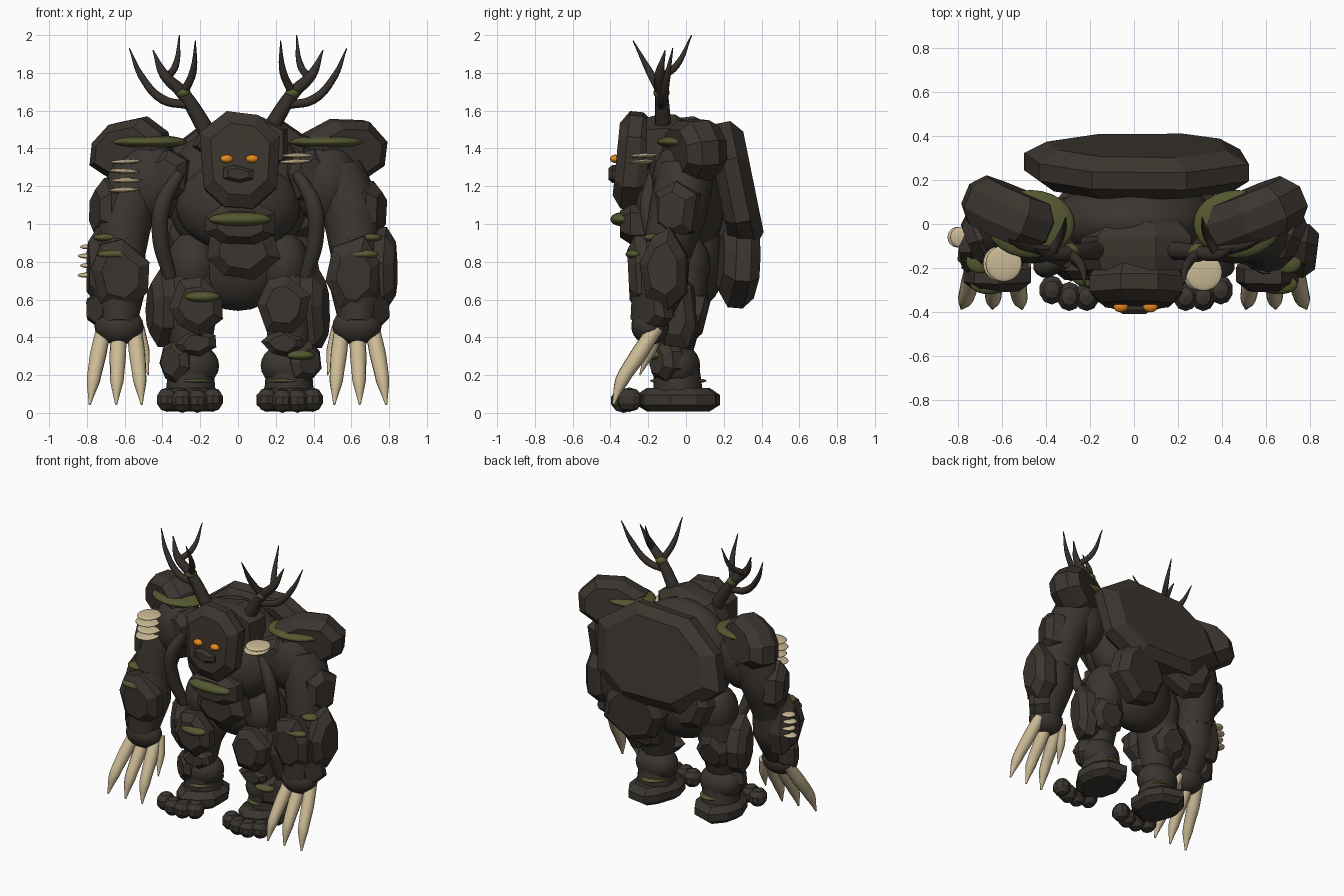
import bpy
import bmesh
import math
import random
from mathutils import Vector, Matrix, Euler

random.seed(4)

default_cube = bpy.data.objects.get("Cube")
if default_cube:
    bpy.data.objects.remove(default_cube, do_unlink=True)


def material(name, red, green, blue):
    mat = bpy.data.materials.new(name)
    mat.use_nodes = True
    colour = (red, green, blue, 1)
    mat.diffuse_color = colour
    shader = mat.node_tree.nodes["Principled BSDF"]
    shader.inputs["Base Color"].default_value = colour
    shader.inputs["Roughness"].default_value = 0.9
    return mat


BARK = material("dark bark", 0.043, 0.036, 0.029)
STONE = material("brown stone", 0.045, 0.036, 0.029)
HORN = material("antler brown", 0.036, 0.029, 0.024)
MOSS = material("moss green", 0.09, 0.097, 0.03)
CREAM = material("bone cream", 0.6, 0.49, 0.3)
GLOW = material("eye orange", 0.78, 0.25, 0.01)


def finish(name, mesh, mat, smooth):
    mesh.materials.clear()
    mesh.materials.append(mat)
    mesh.polygons.foreach_set("use_smooth", [smooth] * len(mesh.polygons))
    obj = bpy.data.objects.new(name, mesh)
    bpy.context.collection.objects.link(obj)
    return obj


def rock(name, centre, size, turn=(0, 0, 0), sides=8, mat=STONE, front=0.65, back=0.75):
    """Chamfered irregular slab; its thin direction is local y, front at -y."""
    bm = bmesh.new()
    width, depth, height = size
    wobble = [random.uniform(0.94, 1.1) for _ in range(sides)]
    skew = [random.uniform(-0.2, 0.2) for _ in range(sides)]
    rings = []
    for level, scale in ((-0.5, front), (-0.22, 1), (0.2, 1), (0.5, back)):
        ring = []
        for i in range(sides):
            angle = (i + 0.5 + skew[i]) * math.tau / sides
            reach = wobble[i] * scale / 2
            ring.append(bm.verts.new((math.cos(angle) * reach * width,
                                      level * depth,
                                      math.sin(angle) * reach * height)))
        rings.append(ring)
    for lower, upper in zip(rings, rings[1:]):
        for i in range(sides):
            j = (i + 1) % sides
            bm.faces.new((lower[i], lower[j], upper[j], upper[i]))
    bm.faces.new(rings[0])
    bm.faces.new(rings[-1])
    bmesh.ops.recalc_face_normals(bm, faces=bm.faces)
    bm.transform(Matrix.Translation(centre) @ Euler(turn).to_matrix().to_4x4())
    mesh = bpy.data.meshes.new(name)
    bm.to_mesh(mesh)
    bm.free()
    return finish(name, mesh, mat, False)


def ball(name, centre, radii, mat=BARK, turn=(0, 0, 0), segments=24, smooth=True):
    bm = bmesh.new()
    bmesh.ops.create_uvsphere(bm, u_segments=segments, v_segments=segments // 2, radius=1)
    bm.transform(Matrix.LocRotScale(Vector(centre), Euler(turn), Vector(radii)))
    mesh = bpy.data.meshes.new(name)
    bm.to_mesh(mesh)
    bm.free()
    return finish(name, mesh, mat, smooth)


def tube(name, points, radii, mat=BARK):
    """Tapered round tube along a smooth path."""
    curve = bpy.data.curves.new(name, "CURVE")
    curve.dimensions = "3D"
    curve.bevel_depth = 1
    curve.bevel_resolution = 4
    curve.resolution_u = 6
    curve.use_fill_caps = True
    spline = curve.splines.new("BEZIER")
    spline.bezier_points.add(len(points) - 1)
    for knot, place, radius in zip(spline.bezier_points, points, radii):
        knot.co = place
        knot.radius = radius
        knot.handle_left_type = knot.handle_right_type = "AUTO"
    helper = bpy.data.objects.new(name + " path", curve)
    bpy.context.collection.objects.link(helper)
    graph = bpy.context.evaluated_depsgraph_get()
    mesh = bpy.data.meshes.new_from_object(helper.evaluated_get(graph))
    bpy.data.objects.remove(helper, do_unlink=True)
    return finish(name, mesh, mat, True)


# Torso and chest
ball("torso", (0, 0.01, 1.16), (0.38, 0.2, 0.38))
ball("chest", (0, -0.08, 1.1), (0.33, 0.2, 0.25))
ball("belly", (0, 0.02, 0.8), (0.27, 0.19, 0.26))
rock("belly_plate", (0.02, -0.2, 0.86), (0.4, 0.18, 0.3))
rock("chest_plate", (0.01, -0.25, 1.0), (0.4, 0.2, 0.22))
ball("chest_moss", (0.01, -0.34, 1.025), (0.165, 0.06, 0.037), MOSS)

# Back slabs
rock("upper_back_slab", (0.02, 0.265, 1.2), (1.0, 0.19, 0.7), (0.2, 0, 0), 8, front=0.85, back=0.8)
rock("lower_back_slab", (0.21, 0.275, 0.79), (0.44, 0.19, 0.48), (-0.08, 0, 0.15), 7)
rock("side_back_slab", (-0.23, 0.27, 0.95), (0.4, 0.17, 0.38), (0.1, 0, -0.15), 7)

# Head and face
rock("skull", (0.03, -0.1, 1.42), (0.5, 0.22, 0.3), sides=7, front=0.9, back=0.75)
rock("face_mask", (0.015, -0.285, 1.33), (0.46, 0.17, 0.56), (-0.1, 0, 0), 8,
     front=0.74, back=0.85)
rock("nose", (0, -0.375, 1.265), (0.19, 0.07, 0.1), sides=6)
for side, x in (("right", -0.06), ("left", 0.075)):
    ball(side + "_eye", (x, -0.375, 1.345), (0.034, 0.027, 0.022), GLOW)

for s, side in ((-1, "right"), (1, "left")):

    def at(x, y, z):
        return (s * x, y, z)

    # Shoulder
    ball(side + "_shoulder", at(0.46, -0.02, 1.22), (0.18, 0.16, 0.22))
    rock(side + "_collar_plate", at(0.37, -0.08, 1.25), (0.25, 0.19, 0.28), (0, 0, s * 0.3), 7)
    rock(side + "_shoulder_plate", at(0.56, 0.045, 1.395), (0.46, 0.23, 0.33),
         (0.1, s * 0.05, s * 0.4), 8, front=0.75)
    ball(side + "_shoulder_moss", at(0.47, 0, 1.435), (0.2, 0.155, 0.037), MOSS)

    # Arm
    tube(side + "_upper_arm", [at(0.52, 0, 1.28), at(0.59, -0.04, 1.08), at(0.62, -0.1, 0.85)],
         (0.15, 0.155, 0.13))
    rock(side + "_upper_arm_plate", at(0.68, -0.05, 1.07), (0.27, 0.17, 0.32),
         (0, 0.1, s * 1.2), 6)
    tube(side + "_forearm", [at(0.62, -0.1, 0.9), at(0.63, -0.14, 0.7), at(0.63, -0.2, 0.47)],
         (0.13, 0.155, 0.1))
    rock(side + "_forearm_plate", at(0.62, -0.23, 0.73), (0.29, 0.15, 0.4), (0.05, 0, 0), 7)
    rock(side + "_elbow_plate", at(0.745 if s > 0 else 0.705, -0.11, 0.76), (0.25, 0.18, 0.42),
         (0, 0, s * 1.45), 7)
    rock(side + "_wrist_plate", at(0.71, -0.16, 0.55), (0.2, 0.14, 0.22), (0, 0, s * 0.8), 6)
    ball(side + "_hand", at(0.63, -0.19, 0.46), (0.13, 0.1, 0.1))
    ball(side + "_elbow_moss", at(0.7, -0.17, 0.928), (0.065, 0.055, 0.022), MOSS)
    ball(side + "_forearm_moss", at(0.66, -0.275, 0.84), (0.085, 0.045, 0.025), MOSS)

    # Claws, spreading evenly from knuckle to tip
    for number, (base, tip) in enumerate(((0.55, 0.51), (0.63, 0.645), (0.71, 0.785))):
        spread = tip - base
        tube(f"{side}_claw_{number}",
             [at(base, -0.16, 0.45), at(base + spread * 0.4, -0.25, 0.31),
              at(base + spread * 0.75, -0.34, 0.17), at(tip, -0.385, 0.045)],
             (0.04, 0.044, 0.036, 0.006), CREAM)
    tube(side + "_thumb_claw",
         [at(0.53, -0.15, 0.45), at(0.5, -0.19, 0.33), at(0.475, -0.245, 0.2)],
         (0.035, 0.032, 0.003), CREAM)

    # Vine between shoulder and hip
    tube(side + "_vine", [at(0.31, -0.17, 1.27), at(0.4, -0.2, 1.1),
                          at(0.41, -0.17, 0.92), at(0.36, -0.11, 0.72)],
         (0.03, 0.045, 0.045, 0.035))

    # Leg
    leg = 0.27 if s > 0 else 0.25
    ball(side + "_hip", at(0.24, -0.02, 0.78), (0.14, 0.15, 0.18))
    tube(side + "_thigh", [at(0.23, 0, 0.8), at(leg, -0.04, 0.58), at(leg, -0.07, 0.34)],
         (0.13, 0.15, 0.11))
    ball(side + "_calf", at(leg, -0.05, 0.25), (0.15, 0.125, 0.12))
    tube(side + "_ankle", [at(leg, -0.05, 0.25), at(leg, -0.04, 0.06)], (0.12, 0.135))
    rock(side + "_knee_plate", at(leg - 0.03, -0.18, 0.57), (0.29, 0.15, 0.31), sides=7)
    rock(side + "_lower_knee_plate", at(leg - 0.03, -0.14, 0.37), (0.22, 0.12, 0.14), sides=7)
    rock(side + "_thigh_plate", at(0.39, -0.05, 0.55), (0.24, 0.16, 0.42),
         (0, s * -0.1, s * 1.3), 7)
    rock(side + "_shin_plate", at(leg + 0.07, -0.1, 0.27), (0.2, 0.14, 0.22),
         (0, 0, s * 0.6), 7)
    rock(side + "_calf_plate", at(leg + 0.02, 0.05, 0.52), (0.25, 0.12, 0.26),
         (0.25, 0, math.pi), 7)
    ball(side + "_ankle_moss", at(leg - 0.02, -0.04, 0.17), (0.1, 0.15, 0.018), MOSS)

    # Foot with four toes
    rock(side + "_foot", at(leg, -0.04, 0.07), (0.33, 0.125, 0.42), (math.pi / 2, 0, 0), 9,
         BARK, front=0.75, back=0.75)
    for toe in range(4):
        middle = toe in (1, 2)
        ball(f"{side}_toe_{toe}",
             at(leg - 0.115 + toe * 0.08, -0.3 - 0.03 * middle, 0.07 - 0.005 * middle),
             (0.06, 0.07, 0.065), BARK, segments=10, smooth=False)

    # Antler: main beam and three tines
    tube(side + "_antler_beam",
         [at(0.17, -0.12, 1.5), at(0.29, -0.13, 1.69), at(0.39, -0.14, 1.79), at(0.45, -0.11, 1.92)],
         (0.045, 0.035, 0.027, 0.003), HORN)
    tube(side + "_antler_outer_tine",
         [at(0.27, -0.13, 1.63), at(0.4, -0.12, 1.66), at(0.51, -0.1, 1.78), at(0.575, -0.07, 1.93)],
         (0.022, 0.024, 0.018, 0.003), HORN)
    tube(side + "_antler_rear_tine",
         [at(0.38, -0.14, 1.77), at(0.33, -0.05, 1.84), at(0.31, 0.03, 2.0)],
         (0.022, 0.018, 0.003), HORN)
    tube(side + "_antler_inner_tine",
         [at(0.29, -0.13, 1.69), at(0.24, -0.19, 1.8), at(0.225, -0.28, 1.97)],
         (0.024, 0.02, 0.003), HORN)
    ball(side + "_antler_moss", at(0.29, -0.13, 1.695), (0.04, 0.043, 0.03), MOSS)

# Moss found on one leg only
ball("right_knee_moss", (-0.19, -0.24, 0.615), (0.095, 0.05, 0.03), MOSS)
ball("left_shin_moss", (0.33, -0.16, 0.305), (0.075, 0.05, 0.027), MOSS)


# Shelf mushrooms
def mushrooms(name, x, y, low, gap, count, radius):
    for i in range(count):
        ball(f"{name}_{i}", (x + 0.012 * (i % 2), y, low + gap * i),
             (radius, radius, 0.013), CREAM, (0.05, 0.04 * (i % 3 - 1), 0))


mushrooms("right_shoulder_mushroom", -0.605, -0.18, 1.18, 0.05, 4, 0.083)
mushrooms("left_shoulder_mushroom", 0.305, -0.22, 1.33, 0.032, 2, 0.085)
mushrooms("right_elbow_mushroom", -0.802, -0.06, 0.73, 0.05, 4, 0.047)
